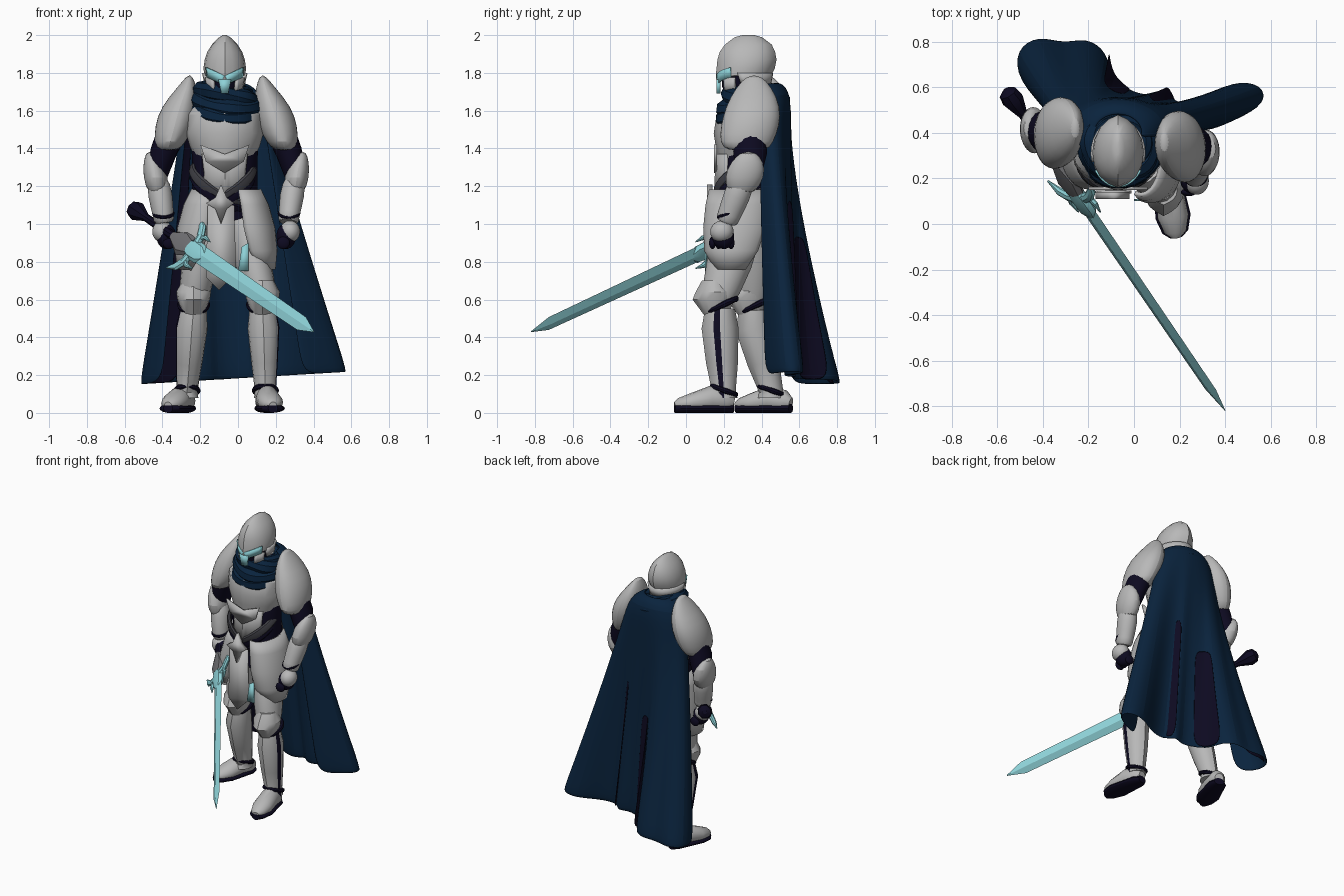
import bpy, bmesh, math
from math import sin, cos, radians
from mathutils import Vector, Matrix, Euler

default_cube = bpy.data.objects.get("Cube")
if default_cube:
    bpy.data.objects.remove(default_cube)


def material(name, red, green, blue):
    mat = bpy.data.materials.new(name)
    mat.use_nodes = True
    mat.diffuse_color = (red, green, blue, 1)
    mat.node_tree.nodes["Principled BSDF"].inputs["Base Color"].default_value = (red, green, blue, 1)
    return mat


steel = material("steel", .48, .48, .48)
dark = material("dark_cloth", .004, .003, .015)
navy = material("navy_cloth", .003, .017, .047)
cyan = material("pale_cyan", .27, .64, .68)
leather = material("grey_leather", .05, .05, .06)
iron = material("iron", .16, .16, .17)
parts = []


def finish(name, bm, mats, matrix=None, thick=0, soft=0):
    """Turn a bmesh into an object with optional thickness and rounding."""
    bmesh.ops.recalc_face_normals(bm, faces=bm.faces)
    mesh = bpy.data.meshes.new(name)
    bm.to_mesh(mesh)
    bm.free()
    for mat in mats:
        mesh.materials.append(mat)
    obj = bpy.data.objects.new(name, mesh)
    bpy.context.collection.objects.link(obj)
    if matrix:
        obj.matrix_world = matrix
    if thick:
        solid = obj.modifiers.new("thickness", 'SOLIDIFY')
        solid.thickness, solid.offset = thick, 0
    if soft:
        rounding = obj.modifiers.new("rounding", 'SUBSURF')
        rounding.levels = rounding.render_levels = soft
    parts.append(obj)
    return obj


def tube(name, path, radii, mat, sides=16, arc=None, flat=False, ridge=0, matrix=None,
         thick=0, soft=0, stripe=None):
    """Loft elliptical rings along a path; an arc in degrees gives an open shell."""
    path = [Vector(p) for p in path]
    bm = bmesh.new()
    start, end = arc or (0, 360)
    count = sides + 1 if arc else sides
    rings = []
    for i, (point, (wide, deep)) in enumerate(zip(path, radii)):
        along = path[min(i + 1, len(path) - 1)] - path[max(i - 1, 0)]
        along = Vector((0, 0, -1)) if flat else along.normalized()
        u = Vector((1, 0, 0))
        u = (u - along * u.dot(along)).normalized()
        v = along.cross(u)
        ring = []
        for k in range(count):
            angle = radians(start + (end - start) * k / sides)
            push = 1 + ridge if abs(abs(sin(angle)) - 1) < .001 else 1
            ring.append(bm.verts.new(point + u * wide * cos(angle) + v * deep * push * sin(angle)))
        rings.append(ring)
    for upper, lower in zip(rings, rings[1:]):
        for k in range(sides):
            n = (k + 1) % count
            face = bm.faces.new((upper[k], upper[n], lower[n], lower[k]))
            face.material_index = int(k == stripe)
    if not arc:
        bm.faces.new(rings[0])
        bm.faces.new(rings[-1])
    return finish(name, bm, [mat, dark], matrix, thick, soft)


def blob(name, loc, size, mat, turn=(0, 0, 0)):
    bm = bmesh.new()
    bmesh.ops.create_icosphere(bm, subdivisions=3, radius=1)
    spin = Euler([radians(a) for a in turn]).to_matrix().to_4x4()
    return finish(name, bm, [mat], Matrix.Translation(loc) @ spin @ Matrix.Diagonal((*size, 1)))


def plate(name, outline, y, depth, mat):
    """Flat plate facing the front, outlined in x and z."""
    bm = bmesh.new()
    bm.faces.new([bm.verts.new((x, y, z)) for x, z in outline])
    return finish(name, bm, [mat], thick=depth)


def band(name, loc, wide, deep, girth, mat, turn, height=1.0):
    """Closed loop of cloth or strap around a body part."""
    centre = Vector(loc)
    spin = Euler([radians(a) for a in turn]).to_matrix()
    up = spin @ Vector((0, 0, 1))
    bm = bmesh.new()
    rings = []
    for k in range(32):
        a = math.tau * k / 32
        p = centre + spin @ Vector((wide * cos(a), deep * sin(a), 0))
        out = (p - centre).normalized()
        swell = girth * (1 + .08 * sin(5 * a))
        rings.append([bm.verts.new(p + out * swell * cos(b) + up * swell * height * sin(b))
                      for b in [math.tau * j / 8 for j in range(8)]])
    for k in range(32):
        a, b = rings[k], rings[(k + 1) % 32]
        for j in range(8):
            n = (j + 1) % 8
            bm.faces.new((a[j], a[n], b[n], b[j]))
    return finish(name, bm, [mat])


MID = -.07


def droop(obj, amount):
    """Pull the lower front of a head part down into a V."""
    for vert in obj.data.vertices:
        if vert.co.y < .29 and vert.co.z < 1.84:
            vert.co.z -= amount * max(0, 1 - abs(vert.co.x - MID) / .1)


# Helmet, face and visor
helmet = tube("helmet", [(MID, .33, 2), (MID, .33, 1.988), (MID, .33, 1.95), (MID, .325, 1.91), (MID, .323, 1.87),
                         (MID, .315, 1.825), (MID, .305, 1.785)],
              [(.01, .03), (.03, .07), (.068, .118), (.093, .14), (.106, .149), (.113, .148), (.108, .138)],
              steel, flat=True, ridge=.05)
droop(helmet, .02)
tube("helmet_nape", [(MID, .31, 1.8), (MID, .325, 1.735)], [(.111, .142), (.095, .115)], steel,
     arc=(165, 375), flat=True, thick=.02)
tube("face", [(MID, .315, 1.8), (MID, .31, 1.73), (MID, .32, 1.64)], [(.1, .125), (.088, .12), (.07, .09)],
     dark, flat=True)
for side, s in (("left", 1), ("right", -1)):
    droop(tube(side + "_eye_slit", [(MID, .317, 1.83), (MID, .317, 1.78)], [(.116, .153), (.11, .146)],
               cyan, sides=6, arc=(90 - 58 * s, 90), flat=True, thick=.008), .045)
    tube(side + "_cheek_guard", [(MID, .317, 1.775), (MID, .315, 1.69)], [(.109, .14), (.092, .13)], steel,
         sides=4, arc=(90 - 66 * s, 90 - 34 * s), flat=True, thick=.014)
plate("nose_guard", [(MID - .034, 1.765), (MID + .034, 1.765), (MID + .018, 1.69), (MID - .018, 1.69)],
      .172, .02, cyan)

# Scarf
for k, (z, wide, girth) in enumerate([(1.605, .14, .05), (1.645, .135, .05), (1.68, .12, .048), (1.71, .1, .035)]):
    band("scarf_fold_%d" % (k + 1), (MID + .01, .35, z), wide, wide * 1.12, girth, navy,
         (18 - 3 * k, 5 * (-1) ** k, 40 * k))

# Torso
tube("undersuit", [(MID, .36, 1.7), (MID, .33, 1.5), (MID, .32, 1.3), (MID, .32, 1.15), (MID, .31, .95)],
     [(.12, .1), (.18, .14), (.172, .13), (.175, .14), (.16, .13)], dark, flat=True)
tube("breastplate", [(MID, .35, 1.66), (MID, .325, 1.58), (MID, .32, 1.48), (MID, .32, 1.41), (MID, .315, 1.35)],
     [(.14, .12), (.2, .155), (.205, .165), (.185, .155), (.155, .14)], steel, flat=True, ridge=.05)
tube("abdomen_plate", [(MID, .315, 1.37), (MID, .31, 1.27), (MID, .31, 1.16)],
     [(.15, .145), (.135, .14), (.14, .145)], steel, arc=(40, 140), flat=True, ridge=.05, thick=.02)
plate("chest_crest", [(-.2, 1.42), (MID, 1.37), (.06, 1.42), (.03, 1.33), (MID, 1.27), (-.17, 1.33)],
      .156, .014, steel)
for name, tilt in (("left_belt", 30), ("right_belt", -30)):
    band(name, (MID - .01, .31, 1.21), .185, .16, .014, leather, (22, tilt, 0), height=2)
    band(name + "_lining", (MID - .01, .31, 1.175), .18, .155, .013, dark, (22, tilt, 0), height=2)
plate("belt_buckle", [(-.09, 1.21), (-.06, 1.14), (-.02, 1.11), (-.06, 1.08), (-.09, 1), (-.12, 1.08),
                      (-.17, 1.11), (-.12, 1.14)], .125, .03, steel)
plate("tabard", [(-.16, 1.1), (-.02, 1.1), (-.01, .74), (-.1, .65), (-.17, .72)], .14, .014, steel)
plate("sash_end", [(.0, .75), (.055, .75), (.055, .9), (.02, .88)], .105, .009, cyan)


# Shoulders, arms and hip plates; the right side is held further back
for side, s in (("left", 1), ("right", -1)):
    def at(x, y, z, back=.06):
        return (x, y, z) if s > 0 else (-.125 - x, y + back, z)

    tube(side + "_pauldron", [at(.13, .36, 1.79), at(.145, .36, 1.72), at(.185, .355, 1.62), at(.21, .34, 1.52),
                              at(.235, .32, 1.43), at(.25, .32, 1.385)],
         [(.012, .035), (.055, .1), (.1, .15), (.108, .16), (.084, .145), (.055, .11)],
         steel, flat=True, soft=1)
    tube(side + "_upper_arm", [at(.2, .34, 1.55), at(.27, .34, 1.38), at(.31, .33, 1.24, .1)],
         [(.08, .08), (.07, .09), (.055, .065)], dark)
    tube(side + "_elbow_guard", [at(.34, .33, 1.385, .09), at(.325, .325, 1.33, .1), at(.31, .31, 1.25, .1),
                                 at(.3, .29, 1.15, .1)],
         [(.02, .035), (.052, .09), (.07, .112), (.05, .07)], steel, flat=True, soft=1)
    tube(side + "_vambrace", [at(.305, .31, 1.26, .1), at(.285, .27, 1.15, .12), at(.27, .225, 1.04, .14),
                              at(.265, .21, 1, .16)],
         [(.055, .065), (.07, .075), (.053, .06), (.06, .064)], steel, soft=1)
    band(side + "_wrist_strap", at(.27, .225, 1.055, .14), .05, .056, .01, dark, (20, 0, 0))
    blob(side + "_fist", at(.255, .195, .935, .17), (.052, .06, .068), dark, (15, 0, 0))
    blob(side + "_hand_plate", at(.275, .19, .96, .18), (.054, .062, .058), steel, (15, 0, 0))
    for k in range(4):
        blob("%s_finger_%d" % (side, k + 1), at(.24, .14 + .033 * k, .9, .18), (.034, .018, .033), dark)
    tube(side + "_hip_plate", [at(.03, .28, 1.18), at(.05, .275, 1.1), at(.07, .27, .98), at(.095, .25, .86),
                               at(.14, .24, .76)],
         [(.085, .15), (.105, .163), (.118, .17), (.105, .145), (.05, .08)], steel,
         arc=(90 - 150 * s, 90 + 18 * s), flat=True, thick=.018)


# Legs and boots
stances = {
    "left": ((.03, .29, 1), (.13, .17, .6), (.135, .18, .45), (.145, .2, .12), (.14, .25), (.185, -.06)),
    "right": ((-.17, .33, 1), (-.235, .35, .6), (-.245, .36, .45), (-.27, .45, .12), (-.265, .555), (-.37, .265)),
}
for side, (hip, knee, calf, ankle, heel, toe) in stances.items():
    hip, knee, calf, ankle = map(Vector, (hip, knee, calf, ankle))
    outer = 0 if side == "left" else 7
    tube(side + "_thigh", [hip, hip.lerp(knee, .5), hip.lerp(knee, .85), knee],
         [(.1, .12), (.095, .12), (.084, .1), (.072, .08)], steel)
    band(side + "_knee_strap", knee + Vector((0, .02, -.03)), .072, .08, .016, dark, (25, 0, 0))
    tube(side + "_knee_guard", [knee + Vector((0, -.02, .1)), knee + Vector((0, -.02, .04)),
                                knee + Vector((0, -.025, 0)), knee + Vector((0, -.01, -.08))],
         [(.06, .06), (.092, .09), (.086, .1), (.055, .06)], steel, flat=True, ridge=.1)
    tube(side + "_greave", [knee + Vector((0, .01, -.05)), calf, calf.lerp(ankle, .55), ankle, ankle - Vector((0, 0, .04))],
         [(.07, .075), (.084, .092), (.07, .08), (.056, .06), (.06, .068)], steel, ridge=.06, stripe=outer)
    band(side + "_ankle_strap", ankle, .058, .066, .014, dark, (-20, 0, 0))
    back, front = Vector((*heel, 0)), Vector((*toe, 0))
    stations = (0, .12, .38, .7, .92, 1)
    tube(side + "_boot", [back.lerp(front, t) + Vector((0, 0, h)) for t, h in zip(stations, (.05, .06, .075, .055, .045, .04))],
         [(.03, .03), (.055, .06), (.062, .07), (.068, .05), (.048, .034), (.02, .018)], steel)
    tube(side + "_sole", [back.lerp(front, t) + Vector((0, 0, .024)) for t in stations],
         [(.035, .024), (.06, .024), (.068, .024), (.078, .024), (.057, .024), (.026, .024)], dark)


# Cape lofted from the neck over a shoulder arc down to a folded hem
hem = [(-.4, .55), (-.51, .64), (-.52, .77), (-.42, .83), (-.31, .79), (-.21, .82), (-.12, .76), (-.11, .64),
       (-.02, .58), (.07, .55), (.14, .6), (.18, .51), (.32, .54), (.45, .63), (.57, .61), (.58, .53), (.46, .47), (.34, .42)]
ROWS = 8


def drape(name, columns, shift, thick, mat, first=-1):
    bm = bmesh.new()
    grid = []
    for r in range(first, ROWS + 1):
        t = max(r, 0) / ROWS
        row = []
        for i in columns:
            x, y = hem[i]
            a = radians(-105 + 210 * i / (len(hem) - 1))
            top = Vector((MID + .2 * sin(a), .42 + .125 * cos(a), 1.68 + .03 * cos(a)))
            point = Vector((top.x + (x - top.x) * t ** 1.05, top.y + (y - top.y) * t ** 1.35,
                            top.z + (.175 + .06 * x - top.z) * t))
            if r < 0:
                point = Vector((MID + .1 * sin(a), .4 + .08 * cos(a), 1.745))
            row.append(bm.verts.new(point + Vector(shift)))
        grid.append(row)
    for upper, lower in zip(grid, grid[1:]):
        for i in range(len(columns) - 1):
            bm.faces.new((upper[i], upper[i + 1], lower[i + 1], lower[i]))
    finish(name, bm, [mat], thick=thick, soft=2)


drape("cape", range(len(hem)), (0, 0, 0), .022, navy)
drape("cape_lining", range(2, 5), (0, -.03, 0), .006, dark)
drape("left_fold_shadow_cloth", range(10, 12), (.012, .01, 0), .006, dark, first=3)
drape("right_fold_shadow_cloth", range(6, 9), (.012, .01, 0), .006, dark, first=4)

# Sword, built along its own axis and then aimed forward and down
aim = Vector((.69, -1.01, -.47)).normalized()
across = Vector((.17, 0, .25))
across = (across - aim * across.dot(aim)).normalized()
pose = Matrix((across, aim.cross(across), aim)).transposed().to_4x4()
pose.translation = (-.237, .113, .864)


def sword_part(name, path, radii, mat, sides=8):
    return tube(name, path, radii, mat, sides=sides, matrix=pose)


sword_part("blade", [(0, 0, 0), (0, 0, .1), (0, 0, 1.09), (0, 0, 1.21)],
           [(.045, .014), (.05, .015), (.041, .012), (.003, .002)], cyan, sides=4)
sword_part("blade_collar", [(0, 0, -.06), (0, 0, 0), (0, 0, .07), (0, 0, .11)],
           [(.035, .026), (.058, .03), (.055, .026), (.02, .012)], cyan)
sword_part("grip", [(0, 0, -.54), (0, 0, -.3), (0, 0, -.1)], [(.02, .02), (.024, .022), (.022, .02)], dark)
sword_part("guard_core", [(0, 0, -.2), (0, 0, -.1), (0, 0, -.03)], [(.025, .022), (.075, .03), (.05, .028)], iron)
sword_part("pommel", [(0, 0, -.62), (0, 0, -.6), (0, 0, -.56), (0, 0, -.52), (0, 0, -.47)],
           [(.015, .015), (.045, .042), (.052, .048), (.038, .036), (.02, .02)], dark)
for side, s in (("upper", 1), ("lower", -1)):
    sword_part(side + "_guard_arm", [(.03 * s, 0, 0), (.08 * s, 0, -.01), (.125 * s, 0, -.04), (.16 * s, 0, -.1)],
               [(.026, .022), (.024, .018), (.022, .016), (.004, .004)], cyan)
    sword_part(side + "_guard_spur", [(.07 * s, 0, -.01), (.09 * s, 0, .03), (.085 * s, 0, .08)],
               [(.016, .014), (.014, .012), (.003, .003)], cyan)

# Smooth shading with sharp edges kept
bpy.ops.object.select_all(action='DESELECT')
for obj in parts:
    obj.select_set(True)
bpy.context.view_layer.objects.active = parts[0]
bpy.ops.object.shade_smooth_by_angle(angle=radians(32))
